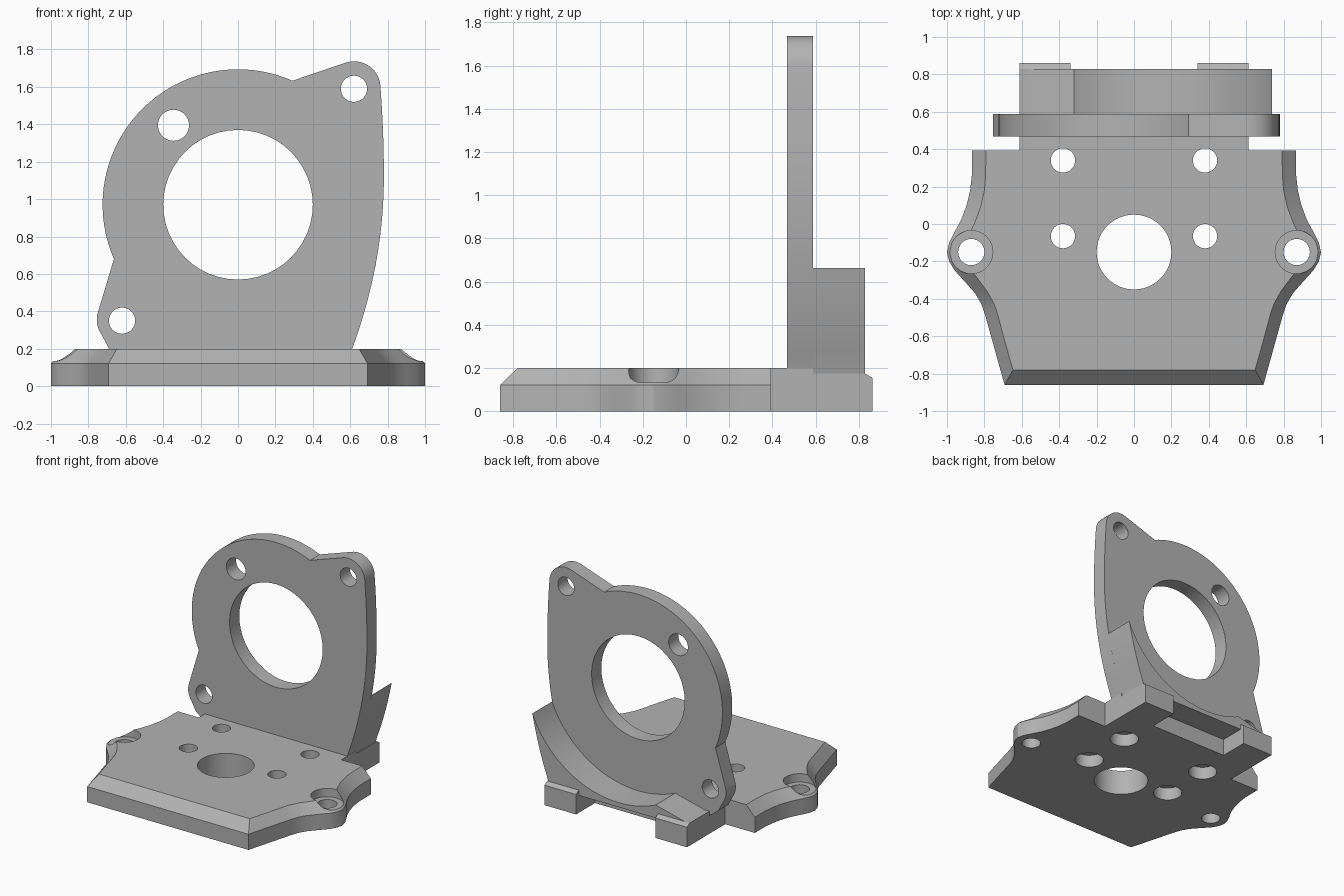
import bpy, bmesh
from math import sin, cos, pi, radians, sqrt

if "Cube" in bpy.data.objects:
    bpy.data.objects.remove(bpy.data.objects["Cube"])

grey = bpy.data.materials.new("plain grey")
grey.diffuse_color = (0.45, 0.45, 0.45, 1)
grey.use_nodes = True
grey.node_tree.nodes["Principled BSDF"].inputs["Base Color"].default_value = grey.diffuse_color


def loft(name, rings):
    """Closed solid through matching rings of 3D points."""
    bm = bmesh.new()
    rows = [[bm.verts.new(p) for p in ring] for ring in rings]
    n = len(rows[0])
    for low, high in zip(rows, rows[1:]):
        for i in range(n):
            j = (i + 1) % n
            bm.faces.new((low[i], low[j], high[j], high[i]))
    bm.faces.new(rows[0])
    bm.faces.new(rows[-1])
    bmesh.ops.recalc_face_normals(bm, faces=bm.faces)
    me = bpy.data.meshes.new(name)
    bm.to_mesh(me)
    bm.free()
    me.materials.append(grey)
    ob = bpy.data.objects.new(name, me)
    bpy.context.collection.objects.link(ob)
    return ob


def prism(name, pts, axis, a, b):
    """Extrude a 2D profile along one axis from a to b."""
    place = {"x": lambda p, d: (d, p[0], p[1]),
             "y": lambda p, d: (p[0], d, p[1]),
             "z": lambda p, d: (p[0], p[1], d)}[axis]
    return loft(name, [[place(p, d) for p in pts] for d in (a, b)])


def arc(cx, cy, r, start, end, n):
    return [(cx + r * cos(radians(start + (end - start) * i / n)),
             cy + r * sin(radians(start + (end - start) * i / n))) for i in range(n + 1)]


def circle(cx, cy, r, n=48):
    return arc(cx, cy, r, 0, 360, n)[:-1]


def combine(ob, other, op):
    m = ob.modifiers.new("cut", "BOOLEAN")
    m.operation, m.solver, m.object = op, "EXACT", other
    bpy.context.view_layer.objects.active = ob
    bpy.ops.object.modifier_apply(modifier=m.name)
    bpy.data.objects.remove(other)


def drill(ob, axis, x, v, r, a, b):
    combine(ob, prism("cutter", circle(x, v, r), axis, a, b), "DIFFERENCE")


# base plate: right half outline, lower (outer) and upper (inner) chamfer edges
outer = [(.692, -.86), (.745, -.67), (.795, -.49), (.815, -.43), (.85, -.37), (.9, -.313), (.96, -.247),
         (.988, -.2), (1, -.15), (.988, -.1), (.96, -.043), (.925, .02), (.895, .1),
         (.876, .18), (.867, .26), (.866, .393)]
inner = [(.647, -.78), (.69, -.63), (.73, -.48), (.747, -.43), (.785, -.36), (.83, -.3), (.88, -.235),
         (.905, -.195), (.915, -.15), (.905, -.105), (.88, -.055), (.85, .01), (.82, .09),
         (.8, .18), (.793, .26), (.792, .393)]


def ring(half, z):
    return [(x, y, z) for x, y in half] + [(-x, y, z) for x, y in reversed(half)]


base = loft("base_plate", [ring(outer, 0), ring(outer, .122), ring(inner, .2)])
tongue = prism("tongue", [(-.612, .3), (.612, .3), (.612, .587), (-.612, .587)], "z", 0, .2)
combine(base, tongue, "UNION")

# base holes: centre bore, four counterbored bolts, two side ears
drill(base, "z", 0, -.15, .2, -.1, .3)
for s in (-1, 1):
    for y in (.34, -.065):
        drill(base, "z", s * .38, y, .065, -.1, .3)
        drill(base, "z", s * .38, y, .105, -.1, .1)
    drill(base, "z", s * .87, -.15, .07, -.1, .3)
    drill(base, "z", s * .87, -.15, .115, .135, .3)

# rear ledge and the two rear feet
ledge = prism("rear_ledge", [(-.612, .58), (.612, .58), (.612, .63), (-.612, .63)], "z", 0, .14)
feet = []
for s, side in ((-1, "left"), (1, "right")):
    a, b = sorted((s * .34, s * .612))
    feet.append(prism(side + "_rear_foot",
                      [(.58, 0), (.862, 0), (.862, .155), (.83, .175), (.58, .175)], "x", a, b))


def right_edge(z):
    return .78 - (.2 if z < 1.12 else .08) * (z - 1.12) ** 2


# upright mounting plate
outline = [(.595, .14)]
outline += [(right_edge(z), z) for z in (.2 + i * 1.42 / 24 for i in range(25))]
outline += arc(.62, 1.595, .142, 12, 106, 10)
outline += arc(0, .97, .724, 66.3, 203.6, 48)
outline += arc(-.62, .355, .135, 163, 215, 8)
outline += [(-.69, .2), (-.612, .14)]
plate = prism("mounting_plate", outline, "y", .467, .587)
drill(plate, "y", 0, .97, .4, 0, 1)
drill(plate, "y", -.345, 1.395, .083, 0, 1)
for s in (-1, 1):
    drill(plate, "y", s * .62, .97 + s * .62, .07, 0, 1)

# curved cradle behind the plate
profile = [(-.58, .135), (-.58, .172), (-.32, .237)]
profile += arc(0, .97, .8, 247, 337.5, 40)
profile += [(right_edge(z), z) for z in (.58, .48, .38, .29, .2)] + [(.595, .135)]
cradle = prism("curved_cradle", profile, "y", .58, .828)

# smooth curved walls, keep edges sharp
for ob in [base, ledge, plate, cradle] + feet:
    bpy.ops.object.select_all(action="DESELECT")
    ob.select_set(True)
    bpy.context.view_layer.objects.active = ob
    bpy.ops.object.shade_smooth_by_angle(angle=radians(25))
